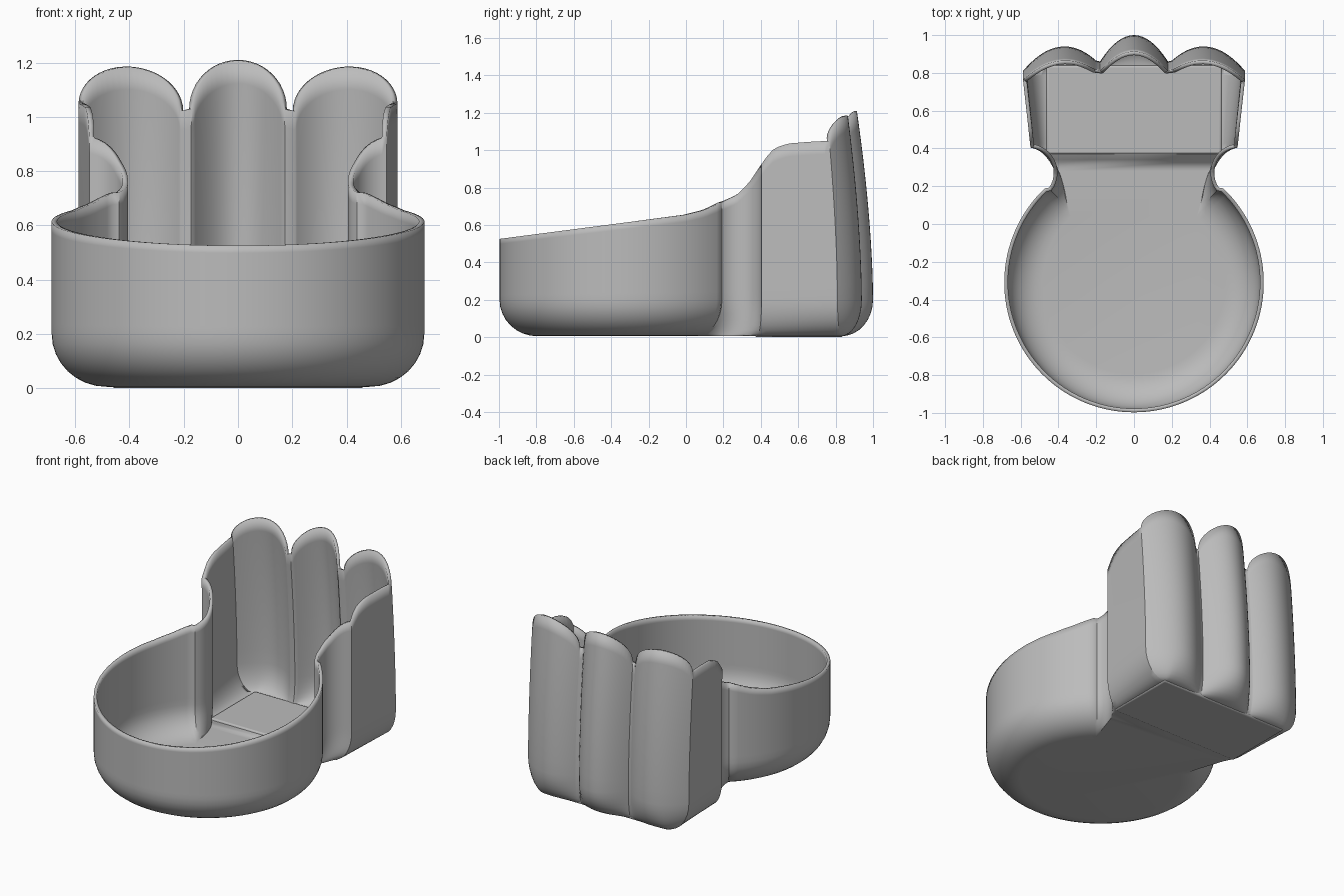
import bpy, bmesh
from math import sin, cos, pi, radians, sqrt

cube = bpy.data.objects.get("Cube")
if cube:
    bpy.data.objects.remove(cube)

grey = bpy.data.materials.new("plain_grey")
grey.use_nodes = True
grey.diffuse_color = (0.5, 0.5, 0.5, 1)
grey.node_tree.nodes["Principled BSDF"].inputs["Base Color"].default_value = (0.5, 0.5, 0.5, 1)

FILLET, LIFT = 0.2, 0.005
BOWL_Y, BOWL_R = -0.31, 0.687
RIM = [(-1, 0.525), (0, 0.655), (0.1, 0.68), (0.2, 0.725), (0.27, 0.76), (0.34, 0.83),
       (0.38, 0.89), (0.42, 0.95), (0.48, 1.01), (0.56, 1.035), (0.7, 1.045), (0.82, 1.05)]


def rim_height(y):
    """Height of the rim along the bowl, neck and side panels."""
    for (y0, z0), (y1, z1) in zip(RIM, RIM[1:]):
        if y <= y1:
            return z0 + (z1 - z0) * max(0, y - y0) / (y1 - y0)
    return RIM[-1][1]


def half_outline():
    """Columns from front centre to back centre: (x, y, base x, base y, rim z)."""
    cols = []
    # round bowl
    for i in range(49):
        a = radians(-90 + 136.5 * i / 48)
        x, y = cos(a), sin(a)
        yy = BOWL_Y + BOWL_R * y
        cols.append((BOWL_R * x, yy, 0.485 * x, BOWL_Y + 0.485 * y, rim_height(yy)))
    # pinched neck
    for i in range(17):
        s = i / 16
        a = radians(215 - 120 * s)
        x, y = 0.56 + 0.135 * cos(a), 0.27 + 0.135 * sin(a)
        cols.append((x, y, 0.34 + 0.11 * s, 0.05 + 0.33 * s, rim_height(y)))
    # side panel
    for i in range(1, 13):
        s = i / 12
        y = 0.405 + 0.405 * s
        cols.append((0.548 + 0.04 * s, y, 0.45, 0.38 + 0.45 * s, rim_height(y)))
    # outer lobe
    for i in range(1, 25):
        u = cos(pi * i / 24)
        x = 0.395 + 0.193 * u
        y = 0.838 - 0.028 * u + 0.1 * (1 - u * u)
        z = 1.035 + 0.012 * u + 0.15 * sqrt(max(0, 1 - u * u))
        cols.append((x, y, min(x, 0.45), 0.83, z))
    # half of the centre lobe
    for i in range(13):
        u = cos(pi / 2 * i / 12)
        x = 0.18 * u
        cols.append((x, 0.86 + 0.14 * (1 - u * u), x, 0.83,
                     1.03 + 0.18 * sqrt(max(0, 1 - u * u))))
    return cols


def column(c):
    """Points of one wall column: rounded foot, then a wall leaning forward at the back."""
    x, y, bx, by, top = c
    pts = []
    for k in range(9):
        a = pi / 2 * k / 8
        pts.append((bx + (x - bx) * sin(a), by + (y - by) * sin(a),
                    LIFT + (FILLET - LIFT) * (1 - cos(a))))
    lean = max(0, (y - 0.4) / 0.6) * 0.085
    for k in range(1, 13):
        z = FILLET + (top - FILLET) * k / 12
        pts.append((x, y - lean * ((z - FILLET) / 1.0) ** 1.7, z))
    return pts


def finish(bm, name):
    mesh = bpy.data.meshes.new(name)
    bm.to_mesh(mesh)
    bm.free()
    obj = bpy.data.objects.new(name, mesh)
    bpy.context.collection.objects.link(obj)
    mesh.materials.append(grey)
    return obj


def smooth(obj, angle):
    bpy.ops.object.select_all(action="DESELECT")
    obj.select_set(True)
    bpy.context.view_layer.objects.active = obj
    bpy.ops.object.shade_smooth_by_angle(angle=radians(angle))


# open shell: bowl, neck and lobed back in one skin
half = half_outline()
mirrored = [(-x, y, -bx, by, z) for x, y, bx, by, z in half[-2:0:-1]]
bm = bmesh.new()
grid = [[bm.verts.new(p) for p in column(c)] for c in half + mirrored]
for a, b in zip(grid, grid[1:] + grid[:1]):
    for k in range(len(a) - 1):
        bm.faces.new((a[k], b[k], b[k + 1], a[k + 1]))
bm.faces.new([c[0] for c in reversed(grid)])
bmesh.ops.remove_doubles(bm, verts=bm.verts, dist=0.0005)
shell = finish(bm, "bowl_shell")
smooth(shell, 35)
wall = shell.modifiers.new("wall_thickness", "SOLIDIFY")
wall.thickness = 0.02
wall.offset = -1

# flat rectangular plate under the lobed back
bm = bmesh.new()
bmesh.ops.create_cube(bm, size=1)
for v in bm.verts:
    v.co = (v.co.x * 0.93, 0.605 + v.co.y * 0.47, 0.018 + v.co.z * 0.036)
plate = finish(bm, "base_plate")
edge = plate.modifiers.new("soft_edge", "BEVEL")
edge.width = 0.012
edge.segments = 3
smooth(plate, 35)
